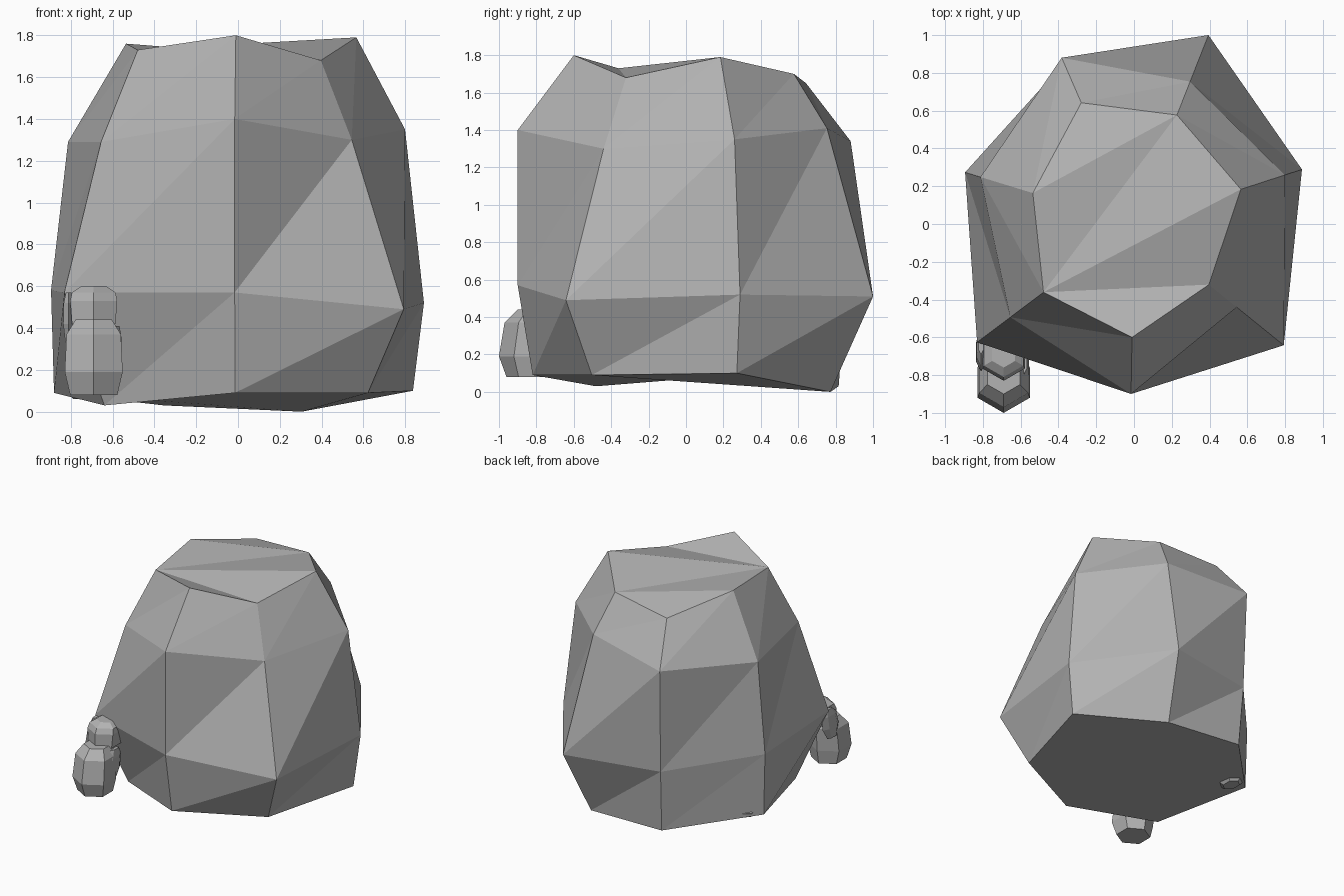
import bpy
import bmesh
from math import cos, sin, radians
from mathutils import Vector

default_cube = bpy.data.objects.get("Cube")
if default_cube:
    bpy.data.objects.remove(default_cube, do_unlink=True)


def make_material(name, value):
    material = bpy.data.materials.new(name)
    material.use_nodes = True
    color = (value, value, value, 1.0)
    material.diffuse_color = color
    shader = material.node_tree.nodes["Principled BSDF"]
    shader.inputs["Base Color"].default_value = color
    return material


stone_grey = make_material("stone_grey", 0.45)


def loft(name, rings, cap_fan=None):
    """Skin closed rings, listed bottom to top, with triangles and cap both ends."""
    bm = bmesh.new()
    loops = [[bm.verts.new(point) for point in ring] for ring in rings]
    count = len(loops[0])
    for lower, upper in zip(loops, loops[1:]):
        for i in range(count):
            j = (i + 1) % count
            # Each diagonal climbs towards the next column
            bm.faces.new((lower[i], lower[j], upper[j]))
            bm.faces.new((lower[i], upper[j], upper[i]))
    bm.faces.new(list(reversed(loops[0])))
    if cap_fan:
        for triangle in cap_fan:
            bm.faces.new([loops[-1][columns.index(letter)] for letter in triangle])
    else:
        bm.faces.new(loops[-1])
    bmesh.ops.recalc_face_normals(bm, faces=bm.faces[:])
    mesh = bpy.data.meshes.new(name)
    bm.to_mesh(mesh)
    bm.free()
    mesh.materials.append(stone_grey)
    part = bpy.data.objects.new(name, mesh)
    bpy.context.scene.collection.objects.link(part)
    return part


def hex_stack(name, center_x, levels, stretch=1.0):
    """Six-sided stone with a ridge in front; levels are (height, radius, center_y)."""
    rings = []
    for height, radius, center_y in levels:
        ring = []
        for side in range(6):
            angle = radians(60 * side - 90)
            ring.append(Vector((center_x + radius * stretch * cos(angle),
                                center_y + radius * sin(angle), height)))
        rings.append(ring)
    return loft(name, rings)


# Boulder: seven columns around it, each with four (radius, height) pairs
boulder_columns = {
    "A": (-91, ((.82, .09), (.90, .57), (.90, 1.4), (.60, 1.8))),
    "B": (-39, ((.80, .09), (1.02, .49), (.70, 1.3), (.51, 1.68))),
    "C": (18, ((.88, .10), (.935, .52), (.84, 1.35), (.595, 1.79))),
    "D": (68.5, ((.83, 0), (1.075, .51), (.81, 1.41), (.62, 1.7))),
    "E": (113.5, ((.89, .03), (.93, .52), (.96, 1.34), (.70, 1.65))),
    "F": (163, ((.92, .09), (.935, .58), (.85, 1.29), (.56, 1.76))),
    "G": (217, ((.80, .03), (1.04, .57), (.82, 1.29), (.60, 1.73))),
}
columns = list(boulder_columns)
boulder_rings = []
for level in range(4):
    ring = []
    for degrees, profile in boulder_columns.values():
        radius, height = profile[level]
        angle = radians(degrees)
        ring.append(Vector((radius * cos(angle), radius * sin(angle), height)))
    boulder_rings.append(ring)
loft("boulder", boulder_rings, cap_fan=("DEF", "DFG", "DGC", "CGB", "BGA"))

# Small stacked stones leaning against the front right corner
stack_x = -0.69
hex_stack("lower_stone", stack_x,
          ((.08, .13, -.83), (.19, .16, -.84), (.37, .15, -.82), (.44, .10, -.80)))
hex_stack("upper_stone", stack_x,
          ((.42, .12, -.71), (.53, .13, -.70), (.57, .12, -.69), (.60, .07, -.69)))

# Thin slivers on both sides of the stack
hex_stack("outer_sliver", -.81,
          ((.33, .06, -.70), (.42, .10, -.68), (.52, .09, -.66), (.57, .05, -.64)),
          stretch=.3)
hex_stack("inner_sliver", -.58,
          ((.19, .05, -.76), (.25, .09, -.76), (.35, .09, -.75), (.41, .05, -.74)),
          stretch=.3)

# Pebble half buried in the boulder's base
hex_stack("buried_pebble", -.74,
          ((.06, .08, .27), (.11, .14, .27), (.17, .08, .26)), stretch=.7)
